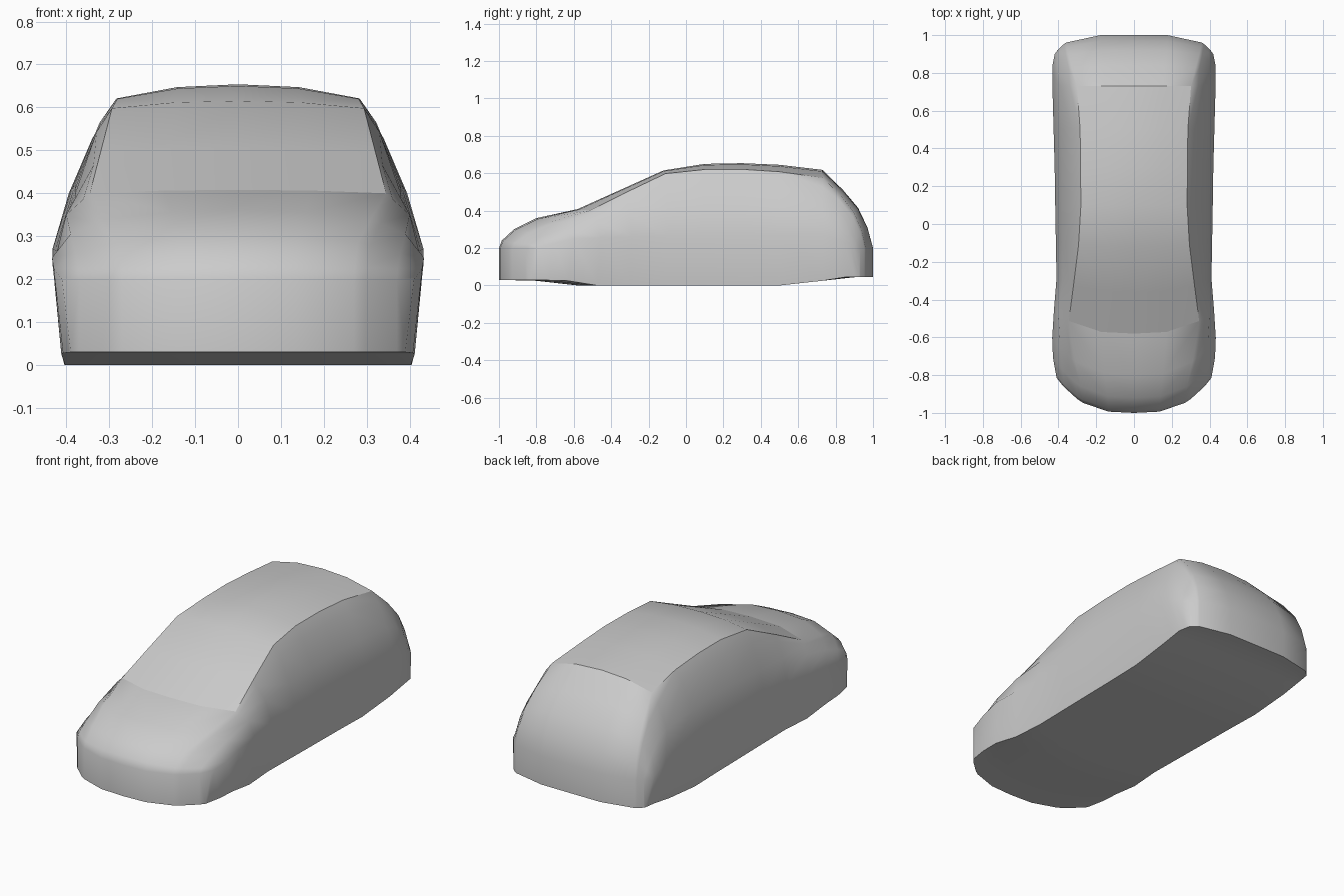
import bpy, bmesh, math

if "Cube" in bpy.data.objects:
    bpy.data.objects.remove(bpy.data.objects["Cube"])

# Lengthwise stations and the curves (y, value) that shape the cross-sections
STATIONS = [-1, -.985, -.92, -.8, -.58, -.36, -.12, .1, .3, .5, .73, .84, .92, .97, 1]
TOP = [(-1, .2), (-.985, .24), (-.92, .3), (-.8, .36), (-.58, .408), (-.12, .615), (.1, .65),
       (.25, .656), (.5, .645), (.73, .618), (.84, .51), (.92, .415), (.97, .31), (1, .2)]
DROP = [(-1, 0), (-.985, .01), (-.8, .02), (-.58, .008), (-.12, .017), (.1, .03),
        (.3, .033), (.73, .042), (.92, .025), (1, 0)]
EDGE_X = [(-1, .27), (-.92, .28), (-.8, .31), (-.58, .345), (0, .28), (.5, .285),
          (.73, .302), (.92, .345), (1, .36)]
SHOULDER_X = [(-1, .37), (-.8, .39), (-.58, .4), (-.36, .378), (.3, .38), (.92, .4), (1, .395)]
SHOULDER_Z = [(-1, .2), (-.985, .225), (-.92, .26), (-.8, .305), (-.58, .35), (-.36, .39),
              (.3, .42), (.73, .4), (.84, .37), (.92, .31), (1, .2)]
BELT_X = [(-1, .41), (-.92, .429), (-.8, .433), (-.6, .425), (-.36, .41), (.3, .42),
          (.73, .432), (.92, .432), (1, .42)]
BELT_Z = [(-1, .2), (-.92, .225), (-.8, .25), (-.36, .26), (.73, .27), (.92, .235), (1, .2)]
BOTTOM = [(-1, .03), (-.8, .025), (-.58, 0), (.5, 0), (.92, .046), (1, .045)]
BOW = [(-1, .2), (-.92, .2), (-.8, .18), (-.58, .12), (-.12, .03), (.1, 0), (.73, 0), (1, -.1)]


def at(curve, y):
    for (a, va), (b, vb) in zip(curve, curve[1:]):
        if y <= b:
            return va + (vb - va) * (y - a) / (b - a)
    return curve[-1][1]


def section(y):
    """Half section: upper points from centre to belt, then sill and floor back to centre."""
    zt, xe = at(TOP, y), at(EDGE_X, y)
    drop = at(DROP, y)
    ze = zt - drop
    xs, zs = at(SHOULDER_X, y), at(SHOULDER_Z, y)
    bulge = .012 if -.3 < y < .8 else 0
    upper = [(0, zt), (xe * .5, zt - drop * .2), (xe, ze),
             (xe + (xs - xe) * .28 + bulge, ze + (zs - ze) * .28),
             (xs, zs), (at(BELT_X, y), at(BELT_Z, y))]
    zb = at(BOTTOM, y)
    lower = [(x, zb) for x, z in upper[:-1]] + [(upper[-1][0] * .95, zb)]
    power = 3 if y < .2 else 6
    return [(x, y + at(BOW, y) * (x / .42) ** power, z) for x, z in upper + lower[::-1]]


# Car body: loft the half sections
bm = bmesh.new()
rings = [[bm.verts.new(p) for p in section(y)] for y in STATIONS]
for a, b in zip(rings, rings[1:]):
    for i in range(len(a) - 1):
        bm.faces.new((a[i], a[i + 1], b[i + 1], b[i]))

# Nose and tail panels
for r in (rings[0], rings[-1]):
    n = len(r)
    for i in range(n // 2 - 1):
        bm.faces.new((r[i], r[i + 1], r[n - 2 - i], r[n - 1 - i]))
bmesh.ops.recalc_face_normals(bm, faces=bm.faces)
# The open half shell must face outwards: the floor normals point down
floor = min(bm.faces, key=lambda f: f.calc_center_median().z)
if floor.normal.z > 0:
    bmesh.ops.reverse_faces(bm, faces=bm.faces)

# Creases: roof edges, windscreen base, rear roof edge and floor rim
for f in bm.faces:
    f.smooth = True
for e in bm.edges:
    if len(e.link_faces) == 2 and e.calc_face_angle() > math.radians(45):
        e.smooth = False
first, last = STATIONS.index(-.58), STATIONS.index(.73)
for j in range(first, last):
    bm.edges.get((rings[j][2], rings[j + 1][2])).smooth = False
for j in (first, last):
    for i in range(2):
        bm.edges.get((rings[j][i], rings[j][i + 1])).smooth = False

mesh = bpy.data.meshes.new("car_body")
bm.to_mesh(mesh)
bm.free()
body = bpy.data.objects.new("car_body", mesh)
bpy.context.collection.objects.link(body)
mirror = body.modifiers.new("mirror", 'MIRROR')
mirror.use_clip = True
